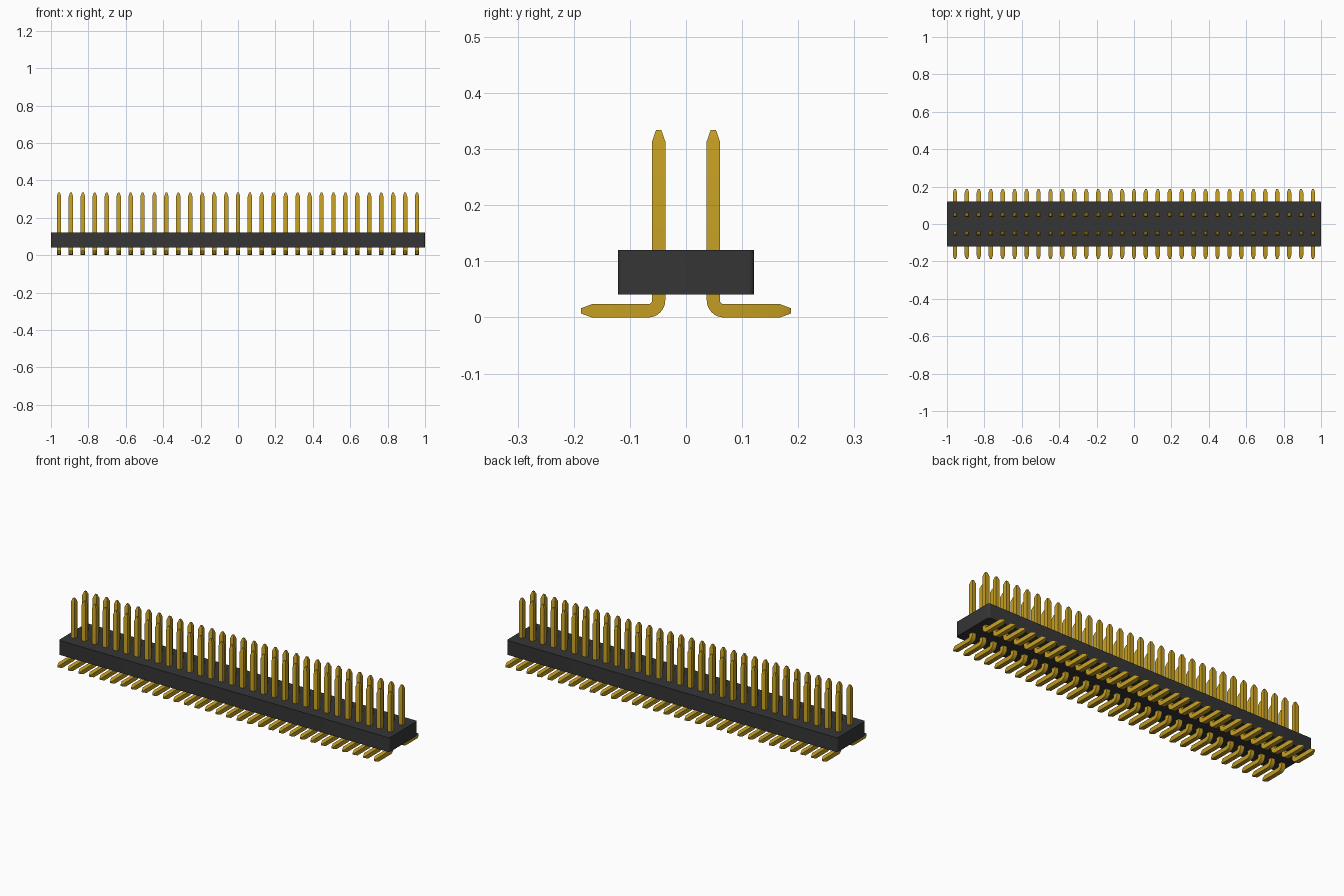
import bpy, bmesh, math
from mathutils import Vector

cube = bpy.data.objects.get("Cube")
if cube:
    bpy.data.objects.remove(cube, do_unlink=True)

COLUMNS = 31
PITCH = 0.0638
PIN = 0.0235          # pin thickness
PIN_Y = 0.0487        # row distance from the centre line


def material(name, rgb, rough):
    m = bpy.data.materials.new(name)
    m.use_nodes = True
    m.diffuse_color = (*rgb, 1)
    bsdf = m.node_tree.nodes["Principled BSDF"]
    bsdf.inputs["Base Color"].default_value = (*rgb, 1)
    bsdf.inputs["Roughness"].default_value = rough
    return m


def finish(name, bm, mat):
    bmesh.ops.recalc_face_normals(bm, faces=bm.faces)
    mesh = bpy.data.meshes.new(name)
    bm.to_mesh(mesh)
    bm.free()
    mesh.materials.append(mat)
    ob = bpy.data.objects.new(name, mesh)
    bpy.context.collection.objects.link(ob)
    bpy.ops.object.select_all(action='DESELECT')
    ob.select_set(True)
    bpy.context.view_layer.objects.active = ob
    bpy.ops.object.shade_smooth_by_angle(angle=math.radians(30))
    return ob


black = material("black plastic", (0.036, 0.036, 0.036), 0.6)
gold = material("gold metal", (0.55, 0.34, 0.016), 0.4)

# Housing: a long block with rounded vertical corners
bm = bmesh.new()
bmesh.ops.create_cube(bm, size=1)
bmesh.ops.scale(bm, vec=(2.0, 0.243, 0.079), verts=bm.verts)
bmesh.ops.translate(bm, vec=(0, 0, 0.0805), verts=bm.verts)
upright = [e for e in bm.edges
           if abs(e.verts[0].co.z - e.verts[1].co.z) > 0.01]
bmesh.ops.bevel(bm, geom=upright, offset=0.01, segments=4,
                profile=0.5, affect='EDGES')
finish("housing", bm, black)


def pin_row(name, side):
    """One row of bent square pins; side is -1 for front, 1 for back."""
    radius = PIN / 2 + 0.007
    bend_out, bend_z = PIN_Y + radius, PIN / 2 + radius
    # Stations: outward distance, height, sweep angle, section scale
    stations = [(0.187, PIN / 2, 0, 0.4), (0.168, PIN / 2, 0, 1)]
    for i in range(9):
        a = math.pi / 2 * i / 8
        stations.append((bend_out - radius * math.sin(a),
                         bend_z - radius * math.cos(a), a, 1))
    stations += [(PIN_Y, 0.314, math.pi / 2, 1),
                 (PIN_Y, 0.334, math.pi / 2, 0.4)]

    bm = bmesh.new()
    rings = []
    for out, z, a, scale in stations:
        h = PIN / 2 * scale
        normal = Vector((0, side * math.sin(a), math.cos(a)))
        centre = Vector((0, side * out, z))
        rings.append([bm.verts.new(centre + Vector((u * h, 0, 0)) + normal * v * h)
                      for u, v in ((-1, -1), (1, -1), (1, 1), (-1, 1))])
    for r, s in zip(rings, rings[1:]):
        for i in range(4):
            j = (i + 1) % 4
            bm.faces.new((r[i], r[j], s[j], s[i]))
    bm.faces.new(rings[0])
    bm.faces.new(rings[-1])

    ob = finish(name, bm, gold)
    ob.location.x = -PITCH * (COLUMNS - 1) / 2
    arr = ob.modifiers.new("repeat along housing", 'ARRAY')
    arr.count = COLUMNS
    arr.use_relative_offset = False
    arr.use_constant_offset = True
    arr.constant_offset_displace = (PITCH, 0, 0)


# Two mirrored rows of pins
pin_row("front_pin_row", -1)
pin_row("back_pin_row", 1)
